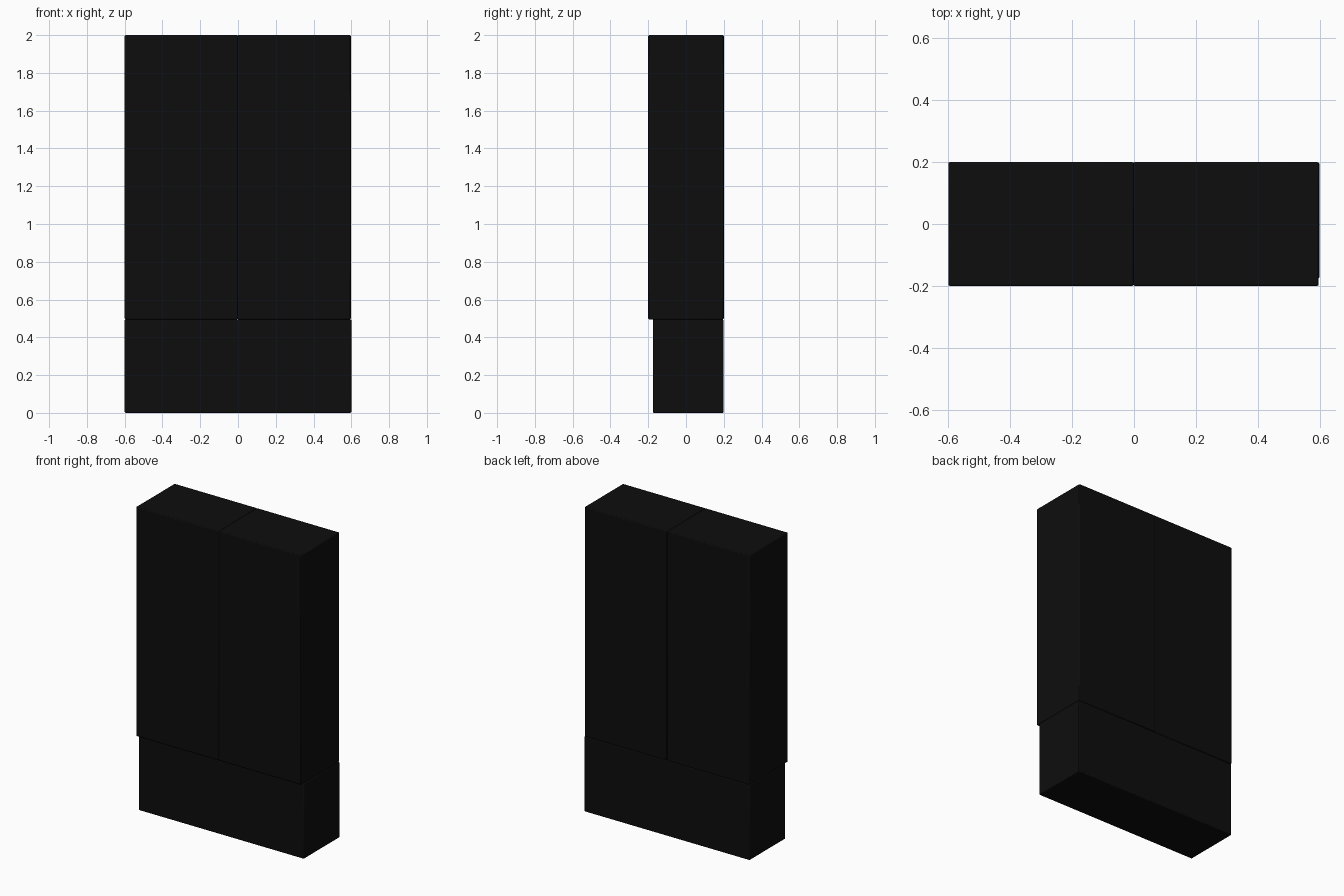
import bpy

if "Cube" in bpy.data.objects:
    bpy.data.objects.remove(bpy.data.objects["Cube"])

# Black finish shared by all parts
black = bpy.data.materials.new("black_finish")
black.diffuse_color = (0.004, 0.004, 0.004, 1)
black.use_nodes = True
black.node_tree.nodes["Principled BSDF"].inputs["Base Color"].default_value = black.diffuse_color


def box(name, lo, hi, bevel=0.005):
    """Softly bevelled box between two corners."""
    bpy.ops.mesh.primitive_cube_add(
        size=1, location=[(a + b) / 2 for a, b in zip(lo, hi)])
    ob = bpy.context.object
    ob.name = name
    ob.scale = [b - a for a, b in zip(lo, hi)]
    bpy.ops.object.transform_apply(location=False, rotation=False, scale=True)
    mod = ob.modifiers.new("soft_edges", 'BEVEL')
    mod.width = bevel
    mod.segments = 2
    ob.data.materials.append(black)
    bpy.ops.object.shade_smooth_by_angle()
    return ob


# Set-back base unit
box("base_unit", (-0.6, -0.175, 0), (0.6, 0.198, 0.495))

# Two tall upper units side by side
for side, x in (("left", -0.6), ("right", -0.002)):
    box(side + "_upper_unit", (x, -0.2, 0.495), (x + 0.6 - 0.001, 0.2, 2.0))
